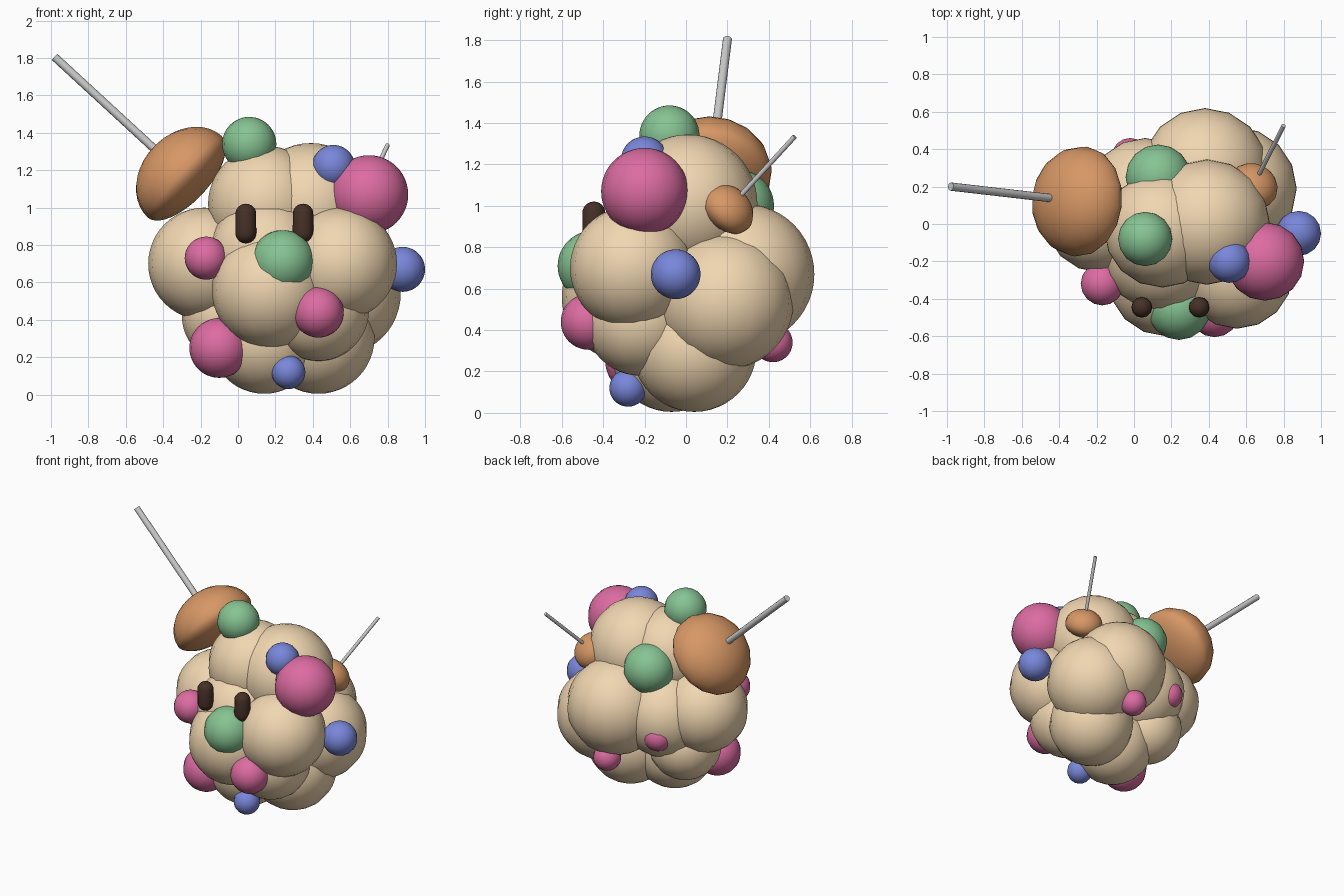
import bpy, bmesh, math
from mathutils import Vector, Matrix

if "Cube" in bpy.data.objects:
    bpy.data.objects.remove(bpy.data.objects["Cube"])

COLORS = {"tan": (0.88, 0.68, 0.44), "pink": (0.72, 0.15, 0.36), "green": (0.24, 0.55, 0.29),
          "blue": (0.19, 0.24, 0.70), "orange": (0.68, 0.31, 0.13), "brown": (0.06, 0.03, 0.02)}
MATS = {}
for n, c in COLORS.items():
    MATS[n] = bpy.data.materials.new(n)
    MATS[n].diffuse_color = (*c, 1)


def finish(name, bm, color=None):
    me = bpy.data.meshes.new(name)
    bm.to_mesh(me)
    bm.free()
    for p in me.polygons:
        p.use_smooth = True
    ob = bpy.data.objects.new(name, me)
    bpy.context.collection.objects.link(ob)
    if color:
        me.materials.append(MATS[color])
    return ob


def add_ball(bm, x, y, z, r):
    bmesh.ops.create_uvsphere(bm, u_segments=16, v_segments=24, radius=r,
                              matrix=Matrix.Translation((x, y, z)))


# Body: a clump of overlapping balls
bm = bmesh.new()
for b in [
    (0.15, -0.03, 1.02, 0.31), (0.39, 0.01, 1.01, 0.335),                          # head
    (-0.18, 0.04, 0.70, 0.30), (0.55, -0.26, 0.70, 0.30), (0.17, -0.29, 0.56, 0.31),  # front
    (0.15, -0.16, 0.74, 0.31),
    (0.38, 0.28, 0.67, 0.34), (0.54, 0.19, 0.54, 0.33), (0.06, 0.15, 0.65, 0.31),  # back
    (0.43, -0.22, 0.45, 0.27), (-0.05, 0.08, 0.42, 0.25),                          # lower ring
    (0.43, 0.04, 0.305, 0.30), (0.14, -0.07, 0.295, 0.29),                         # bottom
]:
    add_ball(bm, *b)
finish("body", bm, "tan")

# Coloured bumps
BUMPS = {
    "pink": [(-0.17, -0.32, 0.73, 0.115), (0.43, -0.47, 0.44, 0.135), (-0.10, -0.23, 0.25, 0.16),
             (0.70, -0.20, 1.07, 0.21), (-0.02, 0.36, 0.57, 0.10), (0.36, 0.42, 0.34, 0.095)],
    "green": [(0.24, -0.45, 0.71, 0.17), (0.06, -0.08, 1.34, 0.145), (0.13, 0.25, 1.00, 0.175)],
    "blue": [(0.27, -0.28, 0.12, 0.09), (0.88, -0.05, 0.67, 0.12), (0.51, -0.20, 1.22, 0.115)],
}
for color, balls in BUMPS.items():
    for i, b in enumerate(balls):
        bm = bmesh.new()
        add_ball(bm, *b)
        finish(f"{color}_bump_{i + 1}", bm, color)

# Eyes: short upright capsules
for name, x in (("left_eye", 0.042), ("right_eye", 0.348)):
    bm = bmesh.new()
    r, half = 0.056, 0.05
    bmesh.ops.create_uvsphere(bm, u_segments=12, v_segments=12, radius=r)
    for v in bm.verts:
        v.co.z += half if v.co.z > 0.001 else -half
    bmesh.ops.translate(bm, verts=bm.verts, vec=(x, -0.445, 0.915))
    finish(name, bm, "brown")


# Domed caps, each with a grey rod pointing outward
def cap_and_rod(side, center, tip, wide, tall, under, rod):
    c, t = Vector(center), Vector(tip)
    rot = (t - c).to_track_quat('Z', 'Y').to_matrix().to_4x4()
    bm = bmesh.new()
    bmesh.ops.create_uvsphere(bm, u_segments=16, v_segments=20, radius=1)
    for v in bm.verts:
        v.co = Vector((v.co.x * wide, v.co.y * wide, v.co.z * (tall if v.co.z > 0 else under)))
    bm.transform(Matrix.Translation(c) @ rot)
    finish(side + "_cap", bm, "orange")
    bm = bmesh.new()
    bmesh.ops.create_cone(bm, cap_ends=True, segments=12, radius1=rod, radius2=rod,
                          depth=(t - c).length, matrix=Matrix.Translation((c + t) / 2) @ rot)
    ob = finish(side + "_rod", bm)
    bpy.context.view_layer.objects.active = ob
    ob.select_set(True)
    bpy.ops.object.shade_smooth_by_angle(angle=math.radians(40))
    ob.select_set(False)


cap_and_rod("left", (-0.285, 0.12, 1.165), (-0.98, 0.20, 1.805), 0.295, 0.23, 0.13, 0.022)
cap_and_rod("right", (0.635, 0.20, 0.98), (0.80, 0.525, 1.335), 0.135, 0.11, 0.09, 0.012)

for m in bpy.data.materials:
    if m.users and not m.is_grease_pencil:
        m.use_nodes = True
        m.node_tree.nodes["Principled BSDF"].inputs["Base Color"].default_value = m.diffuse_color
